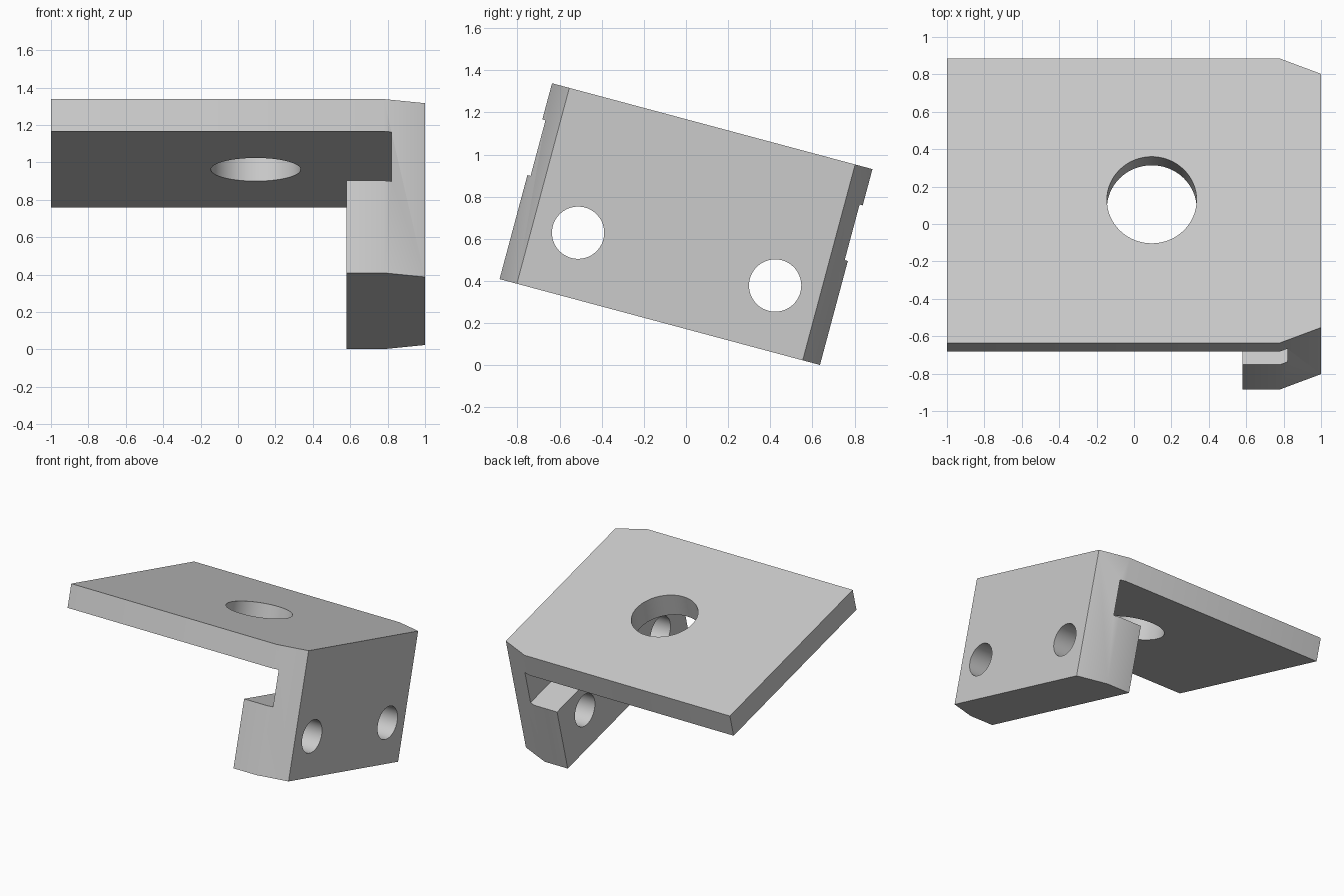
import bpy, bmesh, math
from mathutils import Matrix

if "Cube" in bpy.data.objects:
    bpy.data.objects.remove(bpy.data.objects["Cube"])

TILT = Matrix.Translation((0, 0, 0.67)) @ Matrix.Rotation(math.radians(-15), 4, 'X')
HALF_W, HALF_H = 0.787, 0.481   # half width across the bracket, half height


def prism(name, points, axis, lo, hi):
    """Extrude a flat outline along y (outline in x, z) or z (outline in x, y)."""
    place = (lambda a, b, t: (a, t, b)) if axis == 'Y' else (lambda a, b, t: (a, b, t))
    bm = bmesh.new()
    face = bm.faces.new([bm.verts.new(place(a, b, lo)) for a, b in points])
    ext = bmesh.ops.extrude_face_region(bm, geom=[face])
    verts = [g for g in ext['geom'] if isinstance(g, bmesh.types.BMVert)]
    bmesh.ops.translate(bm, verts=verts, vec=place(0, 0, hi - lo))
    bmesh.ops.recalc_face_normals(bm, faces=bm.faces)
    return finish(bm, name)


def rod(name, matrix, radius, length):
    bm = bmesh.new()
    bmesh.ops.create_cone(bm, cap_ends=True, segments=64, radius1=radius,
                          radius2=radius, depth=length, matrix=matrix)
    return finish(bm, name)


def finish(bm, name):
    mesh = bpy.data.meshes.new(name)
    bm.to_mesh(mesh)
    bm.free()
    obj = bpy.data.objects.new(name, mesh)
    bpy.context.collection.objects.link(obj)
    return obj


# Bracket section: top plate, side wall and hooked lower block
section = [(-1, HALF_H), (1, HALF_H), (1, -HALF_H), (0.58, -HALF_H),
           (0.58, 0.03), (0.82, 0.03), (0.82, 0.303), (-1, 0.303)]
bracket = prism("bracket", section, 'Y', -1, 1)

# Plan outline that trims the ends and slopes both corners at the wall
end = HALF_W - 0.085 * (1.1 - 0.78) / 0.22
plan = [(-1.2, -HALF_W), (0.78, -HALF_W), (1.1, -end),
        (1.1, end), (0.78, HALF_W), (-1.2, HALF_W)]
cuts = [(prism("plan_trim", plan, 'Z', -1, 1), 'INTERSECT')]

# Large hole in the plate, two bolt holes through the block
cuts.append((rod("plate_hole", Matrix.Translation((0.095, 0.004, 0.4)), 0.24, 0.5), 'DIFFERENCE'))
for side in (-1, 1):
    m = Matrix.Translation((0.8, side * 0.484, -0.172)) @ Matrix.Rotation(math.pi / 2, 4, 'Y')
    cuts.append((rod("bolt_hole", m, 0.124, 0.8), 'DIFFERENCE'))

for cutter, operation in cuts:
    cutter.hide_render = True
    mod = bracket.modifiers.new(cutter.name, 'BOOLEAN')
    mod.object, mod.operation, mod.solver = cutter, operation, 'EXACT'

# Bake the cuts, then drop the helpers
deps = bpy.context.evaluated_depsgraph_get()
mesh = bpy.data.meshes.new_from_object(bracket.evaluated_get(deps))
bracket.modifiers.clear()
bracket.data = mesh
for cutter, _ in cuts:
    bpy.data.objects.remove(cutter)

# Tilt into place and colour
mesh.transform(TILT)
grey = bpy.data.materials.new("light grey")
grey.diffuse_color = (0.6, 0.6, 0.6, 1)
grey.use_nodes = True
grey.node_tree.nodes["Principled BSDF"].inputs["Base Color"].default_value = grey.diffuse_color
mesh.materials.clear()
mesh.materials.append(grey)
for poly in mesh.polygons:
    poly.material_index = 0

bpy.context.view_layer.objects.active = bracket
bracket.select_set(True)
bpy.ops.object.shade_smooth_by_angle(angle=math.radians(30))
